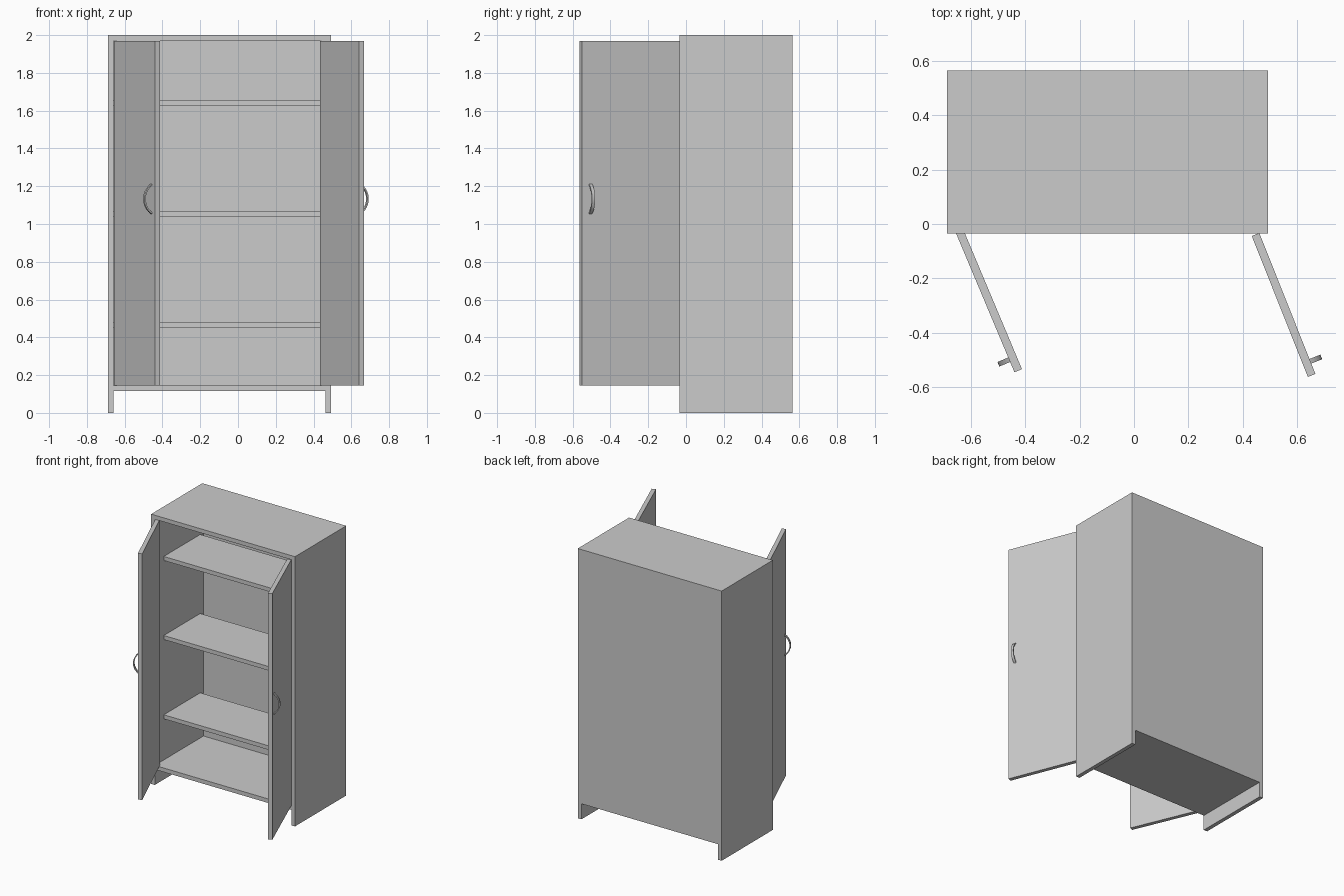
import bpy, bmesh, math
from mathutils import Matrix

if "Cube" in bpy.data.objects:
    bpy.data.objects.remove(bpy.data.objects["Cube"])

X0, X1 = -0.688, 0.492      # carcass width
Y0, Y1 = -0.035, 0.565      # carcass depth
T = 0.03                    # board thickness
FLOOR, TOP = 0.145, 1.97    # inside heights
DOOR_W = 0.558


def add_object(name, bm):
    bmesh.ops.recalc_face_normals(bm, faces=bm.faces)
    me = bpy.data.meshes.new(name)
    bm.to_mesh(me)
    bm.free()
    ob = bpy.data.objects.new(name, me)
    bpy.context.collection.objects.link(ob)
    return ob


def box(name, lo, hi):
    bm = bmesh.new()
    bmesh.ops.create_cube(bm, size=1)
    for v in bm.verts:
        v.co = [(a + b) / 2 + c * (b - a) for a, b, c in zip(lo, hi, v.co)]
    return add_object(name, bm)


def cut(target, cutter):
    cutter.hide_render = True
    cutter.hide_set(True)
    mod = target.modifiers.new("cut", 'BOOLEAN')
    mod.operation = 'DIFFERENCE'
    mod.solver = 'EXACT'
    mod.object = cutter
    bpy.context.view_layer.objects.active = target
    bpy.ops.object.modifier_apply(modifier=mod.name)
    bpy.data.objects.remove(cutter)


def handle(name, x, z, half, rise, thick, width, n=20):
    # bowed strip standing on the outer (-y) face of a door
    def arc(h, s):
        r = (h * h + s * s) / (2 * s)
        a = math.asin(h / r)
        return [(-(r * math.cos(t) - (r - s)), r * math.sin(t))
                for t in [a * (2 * i / n - 1) for i in range(n + 1)]]
    outer, inner = arc(half, rise), arc(half - thick, rise - thick)
    bm = bmesh.new()
    rings = []
    for (yo, zo), (yi, zi) in zip(outer, inner):
        rings.append([bm.verts.new((x + s * width / 2, y, z + h))
                      for s, y, h in ((-1, yo, zo), (1, yo, zo), (1, yi, zi), (-1, yi, zi))])
    for a, b in zip(rings, rings[1:]):
        for k in range(4):
            bm.faces.new((a[k], a[(k + 1) % 4], b[(k + 1) % 4], b[k]))
    bm.faces.new(rings[0])
    bm.faces.new(rings[-1])
    ob = add_object(name, bm)
    bpy.ops.object.select_all(action='DESELECT')
    ob.select_set(True)
    bpy.context.view_layer.objects.active = ob
    bpy.ops.object.shade_smooth_by_angle(angle=math.radians(35))
    return ob


# carcass: one block with the cupboard space and the gap between the feet cut out
carcass = box("carcass", (X0, Y0, 0), (X1, Y1, 2))
cut(carcass, box("space", (X0 + T, Y0 - 0.2, FLOOR), (X1 - T, Y1 - T, TOP)))
cut(carcass, box("foot_gap", (X0 + T, Y0 - 0.2, -0.2), (X1 - T, Y1 + 0.2, FLOOR - T)))

# shelves, set back from the front and from the back board
for i, z in enumerate((0.45, 1.038, 1.624)):
    box(f"shelf_{i + 1}", (X0 + T, 0.07, z), (X1 - T, 0.497, z + T))

# doors with handles, swung open about their hinges
for side, sx, hinge, angle in (("left", 1, (-0.656, -0.031, 0), -67.2),
                               ("right", -1, (0.461, -0.033, 0), 111.7)):
    xs = sorted((0, sx * DOOR_W))
    door = box(f"{side}_door", (xs[0], 0, FLOOR), (xs[1], T, TOP))
    grip = handle(f"{side}_handle", sx * (DOOR_W - 0.05), 1.133, 0.079, 0.043, 0.008, 0.018)
    swing = Matrix.Translation(hinge) @ Matrix.Rotation(math.radians(angle), 4, 'Z')
    for ob in (door, grip):
        ob.data.transform(swing)
